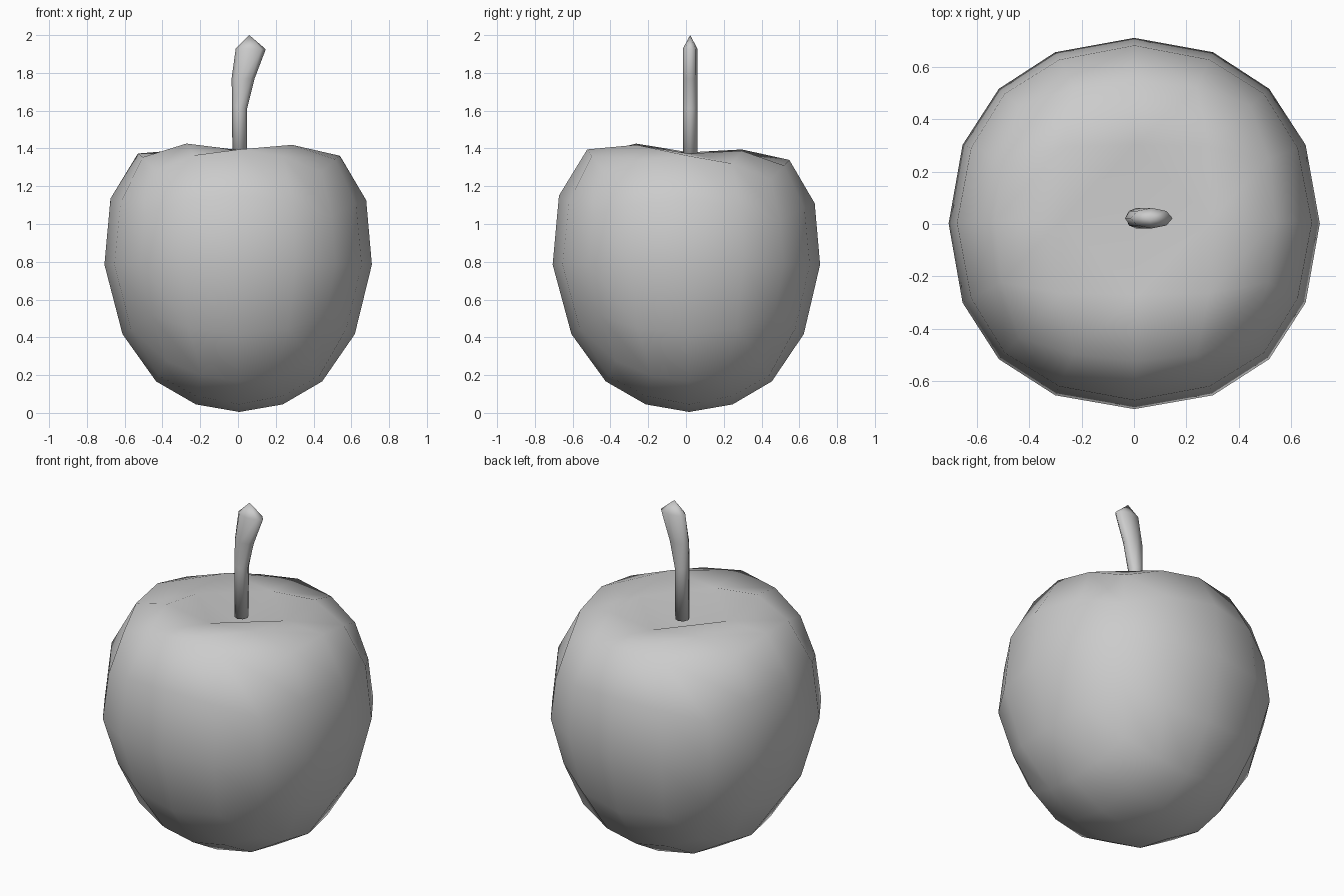
import bpy, bmesh, math
from mathutils import Vector

if "Cube" in bpy.data.objects:
    bpy.data.objects.remove(bpy.data.objects["Cube"])


def finish(name, bm):
    bmesh.ops.recalc_face_normals(bm, faces=bm.faces)
    for f in bm.faces:
        f.smooth = True
    mesh = bpy.data.meshes.new(name)
    bm.to_mesh(mesh)
    bm.free()
    obj = bpy.data.objects.new(name, mesh)
    bpy.context.collection.objects.link(obj)
    return obj


# Fruit outline: polar angle from the bottom, radius, height
PROFILE = [(0, 0, 0.005), (24.7, 0.23, 0.045), (33, 0.325, 0.09), (45, 0.44, 0.167),
           (54.7, 0.54, 0.275), (65.3, 0.615, 0.417), (90, 0.708, 0.785),
           (114.7, 0.677, 1.13), (125.3, 0.62, 1.26), (135, 0.535, 1.367),
           (147, 0.395, 1.407), (155.3, 0.285, 1.376), (180, 0, 1.26)]


def outline(angle):
    for (a, r, z), (b, s, w) in zip(PROFILE, PROFILE[1:]):
        if angle <= b + 1e-4:
            t = (angle - a) / (b - a)
            return r + (s - r) * t, z + (w - z) * t
    return PROFILE[-1][1:]


# Fruit: a gridded cube rounded onto the outline
bm = bmesh.new()
bmesh.ops.create_cube(bm, size=2)
bmesh.ops.subdivide_edges(bm, edges=bm.edges[:], cuts=3, use_grid_fill=True)
lip = [v for v in bm.verts if v.co.z > 0.99
       and abs(abs(v.co.x) + abs(v.co.y) - 0.5) < 0.01
       and min(abs(v.co.x), abs(v.co.y)) < 0.01]
bmesh.ops.connect_verts(bm, verts=lip)
for v in bm.verts:
    d = Vector([math.copysign(0.46, c) if abs(abs(c) - 0.5) < 0.01 else c for c in v.co])
    d.normalize()
    polar = math.degrees(math.acos(max(-1, min(1, -d.z))))
    around = math.atan2(d.y, d.x)
    r, z = outline(polar)
    equator = math.sin(math.radians(polar)) ** 8
    r *= 1 + 0.03 * equator * math.sin(2 * around) ** 2
    x, y = r * math.cos(around), r * math.sin(around)
    # slight lean of the crown
    z -= max(0, (z - 0.8) / 0.6) * (0.055 * y + 0.012 * x)
    shift = 1 - (r / 0.73) ** 4
    v.co = (x + 0.007 * shift, y + 0.017 * shift, z)
finish("fruit", bm)

# Stem: left and right edge points of each slanted ring
RINGS = [(-0.03, 1.32, 0.046, 1.32), (-0.031, 1.63, 0.048, 1.61),
         (-0.034, 1.77, 0.088, 1.77), (-0.012, 1.93, 0.147, 1.925)]
SIDES = 8
bm = bmesh.new()
rings = []
for xl, zl, xr, zr in RINGS:
    ring = []
    for i in range(SIDES):
        a = 2 * math.pi * i / SIDES
        t = 0.5 + 0.5 * math.cos(a)
        ring.append(bm.verts.new((xl + (xr - xl) * t, 0.022 + 0.039 * math.sin(a),
                                  zl + (zr - zl) * t)))
    rings.append(ring)
tip = bm.verts.new((0.06, 0.022, 2.0))
bm.faces.new(rings[0])
for i in range(SIDES):
    j = (i + 1) % SIDES
    for lo, hi in zip(rings, rings[1:]):
        bm.faces.new((lo[i], lo[j], hi[j], hi[i]))
    bm.faces.new((rings[-1][i], rings[-1][j], tip))
finish("stem", bm)
